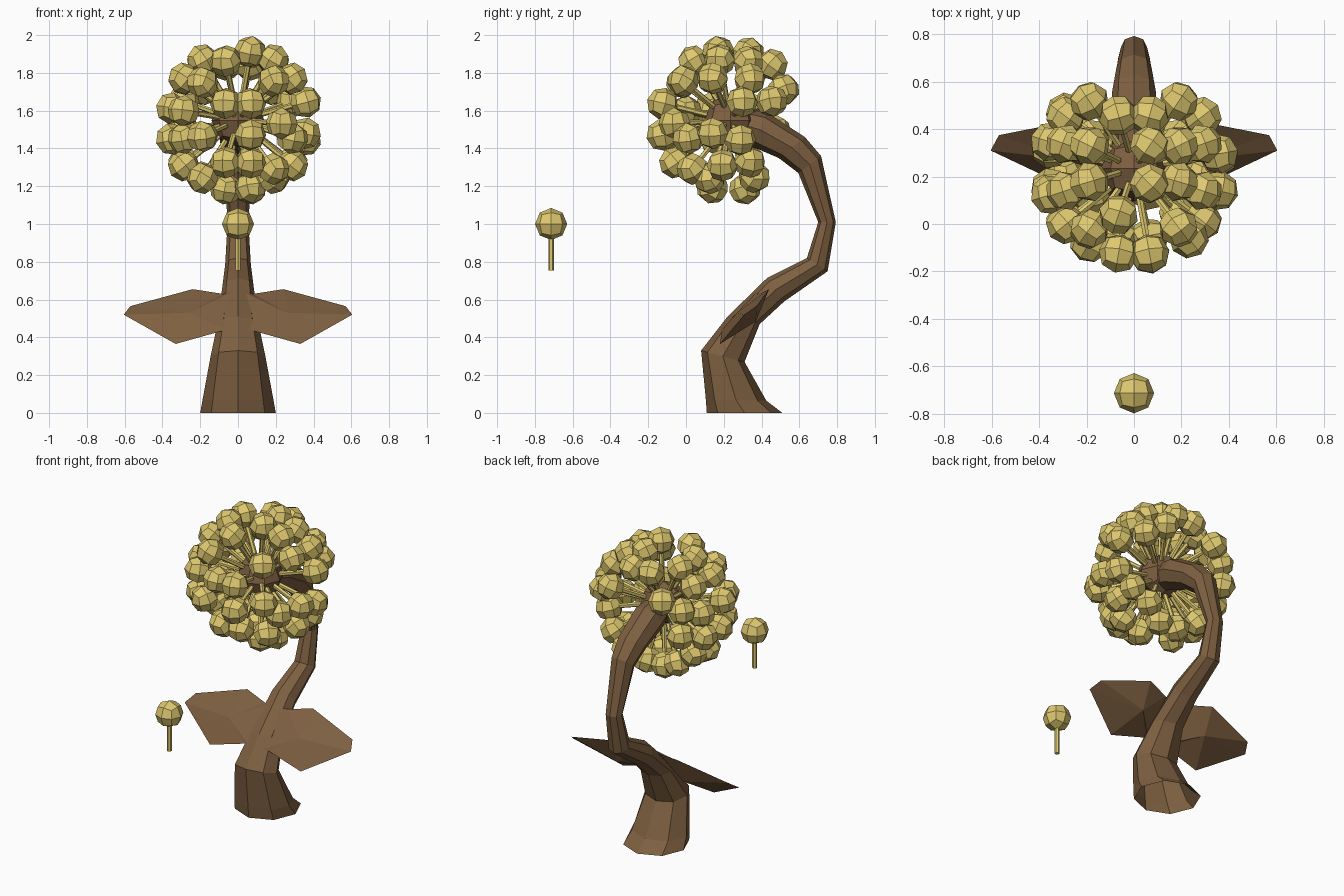
import bpy, bmesh, math
from mathutils import Vector, Matrix

if "Cube" in bpy.data.objects:
    bpy.data.objects.remove(bpy.data.objects["Cube"])


def material(name, color):
    m = bpy.data.materials.new(name)
    m.diffuse_color = (*color, 1)
    m.use_nodes = True
    m.node_tree.nodes["Principled BSDF"].inputs["Base Color"].default_value = m.diffuse_color
    return m


BROWN = material("bark brown", (0.205, 0.115, 0.052))
YELLOW = material("pollen yellow", (0.73, 0.58, 0.16))


def finish(name, bm, mat):
    bmesh.ops.recalc_face_normals(bm, faces=bm.faces[:])
    me = bpy.data.meshes.new(name)
    bm.to_mesh(me)
    bm.free()
    me.materials.append(mat)
    ob = bpy.data.objects.new(name, me)
    bpy.context.collection.objects.link(ob)
    return ob


def quad_sphere(bm, radius):
    # Cube cut once per edge, pushed out to a sphere
    bmesh.ops.create_cube(bm, size=2)
    bmesh.ops.subdivide_edges(bm, edges=bm.edges[:], cuts=1, use_grid_fill=True)
    for v in bm.verts:
        v.co = v.co.normalized() * radius


# Curved stem: front point (y, z), back point (y, z), half width
SECTIONS = [
    ((0.11, 0.0), (0.51, 0.0), 0.20),
    ((0.105, 0.07), (0.425, 0.065), 0.188),
    ((0.08, 0.33), (0.31, 0.27), 0.145),
    ((0.22, 0.51), (0.39, 0.47), 0.105),
    ((0.43, 0.715), (0.52, 0.59), 0.085),
    ((0.64, 0.82), (0.75, 0.75), 0.068),
    ((0.70, 1.01), (0.793, 1.01), 0.055),
    ((0.595, 1.27), (0.715, 1.36), 0.075),
    ((0.49, 1.35), (0.63, 1.46), 0.092),
    ((0.35, 1.41), (0.43, 1.59), 0.10),
    ((0.25, 1.45), (0.28, 1.62), 0.08),
]
bm = bmesh.new()
rings = []
for (fy, fz), (by, bz), w in SECTIONS:
    ring = []
    for i in range(8):
        a = i * math.pi / 4
        t = (1 - math.cos(a)) / 2
        ring.append(bm.verts.new((w * math.sin(a), fy + (by - fy) * t, fz + (bz - fz) * t)))
    rings.append(ring)
for r0, r1 in zip(rings, rings[1:]):
    for i in range(8):
        j = (i + 1) % 8
        bm.faces.new((r0[i], r0[j], r1[j], r1[i]))
bm.faces.new(rings[-1])
finish("stem", bm, BROWN)

# Pair of broad leaves, nearly flat in front and bulging behind
OUTLINE = [(0.04, 0.37, 0.635), (0.08, 0.39, 0.63), (0.24, 0.44, 0.655), (0.57, 0.375, 0.565),
           (0.605, 0.31, 0.52), (0.33, 0.18, 0.365), (0.08, 0.19, 0.435), (0.04, 0.18, 0.43)]
for side, label in ((1, "right_leaf"), (-1, "left_leaf")):
    bm = bmesh.new()
    rim = [bm.verts.new((side * x, y, z)) for x, y, z in OUTLINE]
    for mid in ((0.26, 0.27, 0.53), (0.24, 0.37, 0.485)):
        c = bm.verts.new((side * mid[0], mid[1], mid[2]))
        for i in range(len(rim)):
            bm.faces.new((rim[i], rim[(i + 1) % len(rim)], c))
    finish(label, bm, BROWN)

# Blossom core
CENTRE = Vector((0, 0.235, 1.548))
bm = bmesh.new()
quad_sphere(bm, 0.14)
bmesh.ops.translate(bm, verts=bm.verts[:], vec=CENTRE)
finish("blossom_core", bm, BROWN)

# One pod: ball at the origin with a thin stalk below
bm = bmesh.new()
quad_sphere(bm, 0.085)
bmesh.ops.create_cone(bm, cap_ends=True, segments=6, radius1=0.015, radius2=0.015, depth=0.185,
                      matrix=Matrix.Translation((0, 0, -0.1525)))
loose_pod = finish("loose_pod", bm, YELLOW)
loose_pod.location = (0, -0.714, 1.0)

# Pods on rings around the sideways axis: latitude -> angles up from the front
RIGHT = {10: (14, -12, -37, -75, -102, 80, 105, 127),
         30: (40, 80, 107, 150, -52, -70, -113),
         38: (-3,),
         50: (67, 115, 155, -23, -80, -115),
         72: (122, -36, -117)}
LEFT = {10: (14, -37, -102, 58, 127),
        30: (38, 80, 107, 150, -15, -70, -113),
        50: (12, 67, 115, 155, -167, -23, -80, -115),
        70: (30, 150, -50, -130)}
count = 0
for side, table in ((1, RIGHT), (-1, LEFT)):
    for lat, angles in table.items():
        la = math.radians(lat)
        for deg in angles:
            a = math.radians(deg)
            d = Vector((side * math.sin(la), -math.cos(la) * math.cos(a), math.cos(la) * math.sin(a)))
            count += 1
            pod = bpy.data.objects.new(f"pod_{count}", loose_pod.data)
            pod.matrix_world = (Matrix.Translation(CENTRE + d * 0.376)
                                @ d.to_track_quat('Z', 'Y').to_matrix().to_4x4())
            bpy.context.collection.objects.link(pod)
